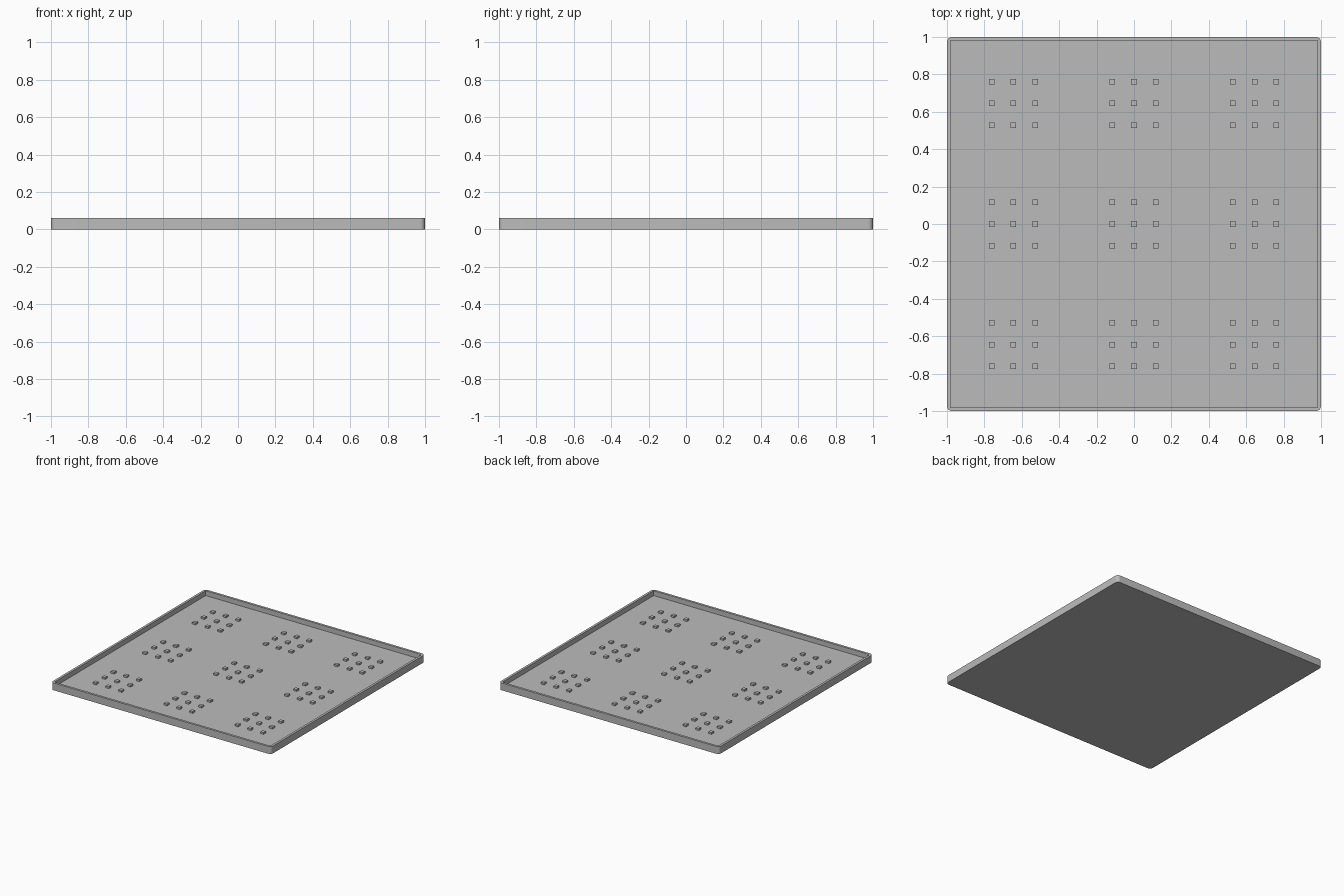
import bpy
import bmesh

cube = bpy.data.objects.get("Cube")
if cube:
    bpy.data.objects.remove(cube, do_unlink=True)

HEIGHT, FLOOR, RIM, RADIUS = 0.06, 0.02, 0.027, 0.027
PEG, PEG_HEIGHT = 0.03, 0.015
PEG_PITCH, CLUSTER_PITCH = 0.116, 0.645

grey = bpy.data.materials.new("plain grey")
grey.use_nodes = True
colour = (0.5, 0.5, 0.5, 1)
grey.diffuse_color = colour
grey.node_tree.nodes["Principled BSDF"].inputs["Base Color"].default_value = colour


def add_object(name, bm):
    mesh = bpy.data.meshes.new(name)
    bm.to_mesh(mesh)
    bm.free()
    mesh.materials.append(grey)
    obj = bpy.data.objects.new(name, mesh)
    bpy.context.collection.objects.link(obj)
    return obj


def add_box(bm, x, y, z, width, depth, height):
    verts = bmesh.ops.create_cube(bm, size=1)["verts"]
    bmesh.ops.scale(bm, vec=(width, depth, height), verts=verts)
    bmesh.ops.translate(bm, vec=(x, y, z + height / 2), verts=verts)


# Tray: slab with a recessed floor and rounded outer corners
bm = bmesh.new()
add_box(bm, 0, 0, 0, 2, 2, HEIGHT)
corners = [e for e in bm.edges if abs(e.verts[0].co.z - e.verts[1].co.z) > 0.01]
top = next(f for f in bm.faces if f.normal.z > 0.9)
bmesh.ops.inset_region(bm, faces=[top], thickness=RIM)
floor = bmesh.ops.extrude_face_region(bm, geom=[top])["geom"]
bmesh.ops.translate(bm, vec=(0, 0, FLOOR - HEIGHT),
                    verts=[v for v in floor if isinstance(v, bmesh.types.BMVert)])
if top.is_valid:
    bmesh.ops.delete(bm, geom=[top], context='FACES_ONLY')
bmesh.ops.bevel(bm, geom=corners, offset=RADIUS, segments=6, profile=0.5,
                affect='EDGES')
bmesh.ops.recalc_face_normals(bm, faces=bm.faces)
tray = add_object("tray", bm)
bpy.context.view_layer.objects.active = tray
tray.select_set(True)
bpy.ops.object.shade_smooth_by_angle()

# Pegs: a three by three grid of clusters, each with three by three pegs
bm = bmesh.new()
spots = [c * CLUSTER_PITCH + p * PEG_PITCH for c in (-1, 0, 1) for p in (-1, 0, 1)]
for x in spots:
    for y in spots:
        add_box(bm, x, y, FLOOR, PEG, PEG, PEG_HEIGHT)
add_object("floor_pegs", bm)
